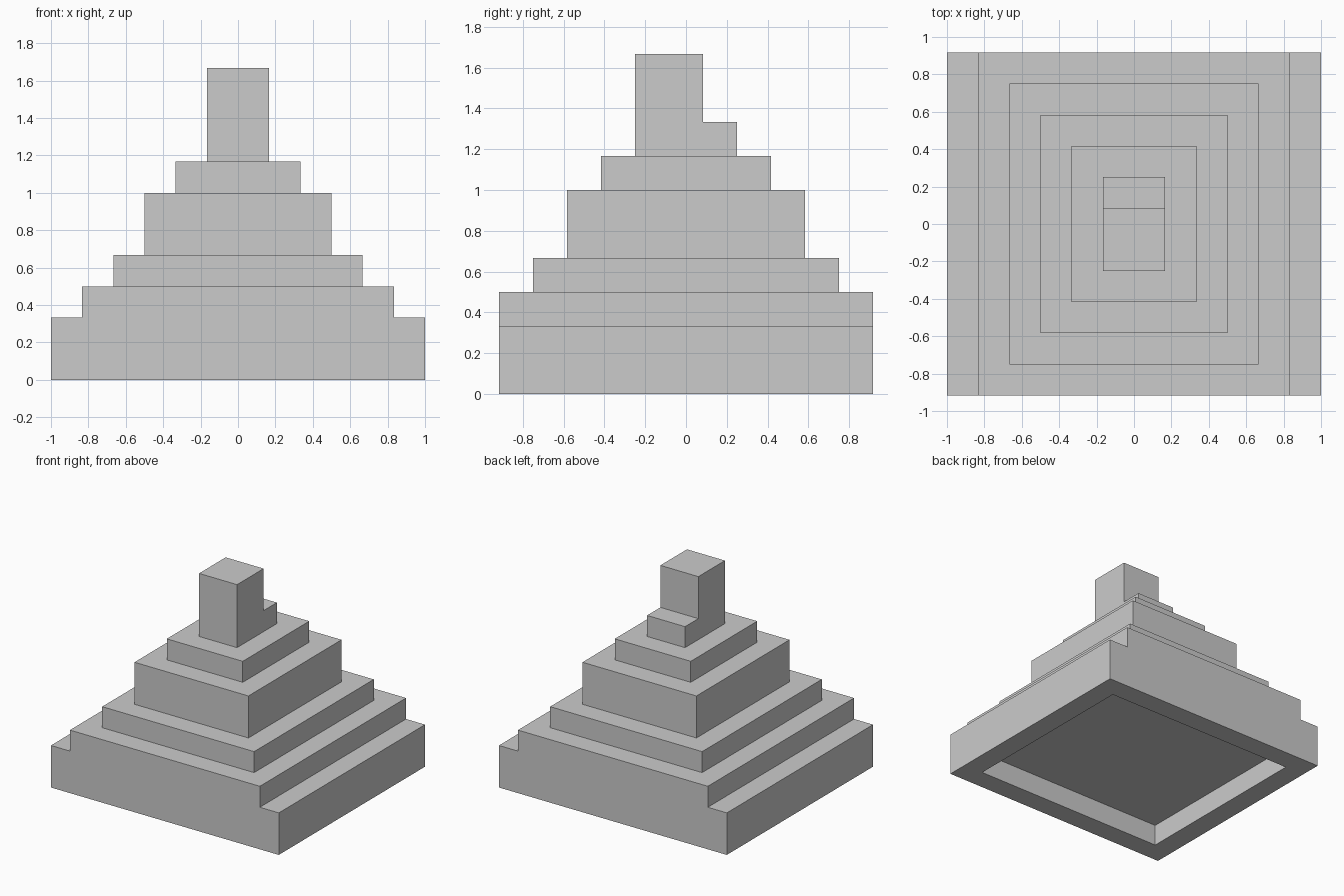
import bpy
import bmesh
from mathutils import Matrix

if "Cube" in bpy.data.objects:
    bpy.data.objects.remove(bpy.data.objects["Cube"])

S = 1 / 6  # step module

bm = bmesh.new()


def facing(sign):
    """Outermost face looking up (+1) or down (-1)."""
    bm.normal_update()
    faces = [f for f in bm.faces if f.normal.z * sign > 0.9]
    return max(faces, key=lambda f: f.calc_center_median().z * sign)


def split(face, axis, pos):
    """Cut one face across at a position on an axis."""
    co, no = [0, 0, 0], [0, 0, 0]
    co[axis], no[axis] = pos, 1
    bmesh.ops.bisect_plane(bm, geom=[face, *face.edges, *face.verts],
                           plane_co=co, plane_no=no)


def raise_face(face, height):
    new = bmesh.ops.extrude_discrete_faces(bm, faces=[face])["faces"][0]
    bmesh.ops.translate(bm, verts=new.verts, vec=(0, 0, height))
    bm.normal_update()
    return new


def inset(face):
    bm.normal_update()
    bmesh.ops.inset_region(bm, faces=[face], thickness=S, use_even_offset=True)
    return face


def top_face_near(axis, pos):
    bm.normal_update()
    top = facing(1).calc_center_median().z
    faces = [f for f in bm.faces if f.normal.z > 0.9
             and abs(f.calc_center_median().z - top) < 1e-4]
    return min(faces, key=lambda f: abs(f.calc_center_median()[axis] - pos))


# Base block
bmesh.ops.create_cube(bm, size=1, matrix=Matrix.Translation((0, 0, S))
                      @ Matrix.Diagonal((2, 11 * S, 2 * S, 1)))

# Hollow underside
raise_face(inset(facing(-1)), S)

# Full-depth raised step with side ledges
split(facing(1), 0, 5 * S)
split(top_face_near(0, 0), 0, -5 * S)
face = raise_face(top_face_near(0, 0), S)

# Stepped tiers and the low part of the tower
for height in (S, 2 * S, S, S):
    face = raise_face(inset(face), height)

# Tall front part of the tower
split(face, 1, S / 2)
raise_face(top_face_near(1, -S / 2), 2 * S)

bmesh.ops.recalc_face_normals(bm, faces=bm.faces)
mesh = bpy.data.meshes.new("stepped_pyramid")
bm.to_mesh(mesh)
bm.free()
bpy.context.collection.objects.link(bpy.data.objects.new("stepped_pyramid", mesh))
